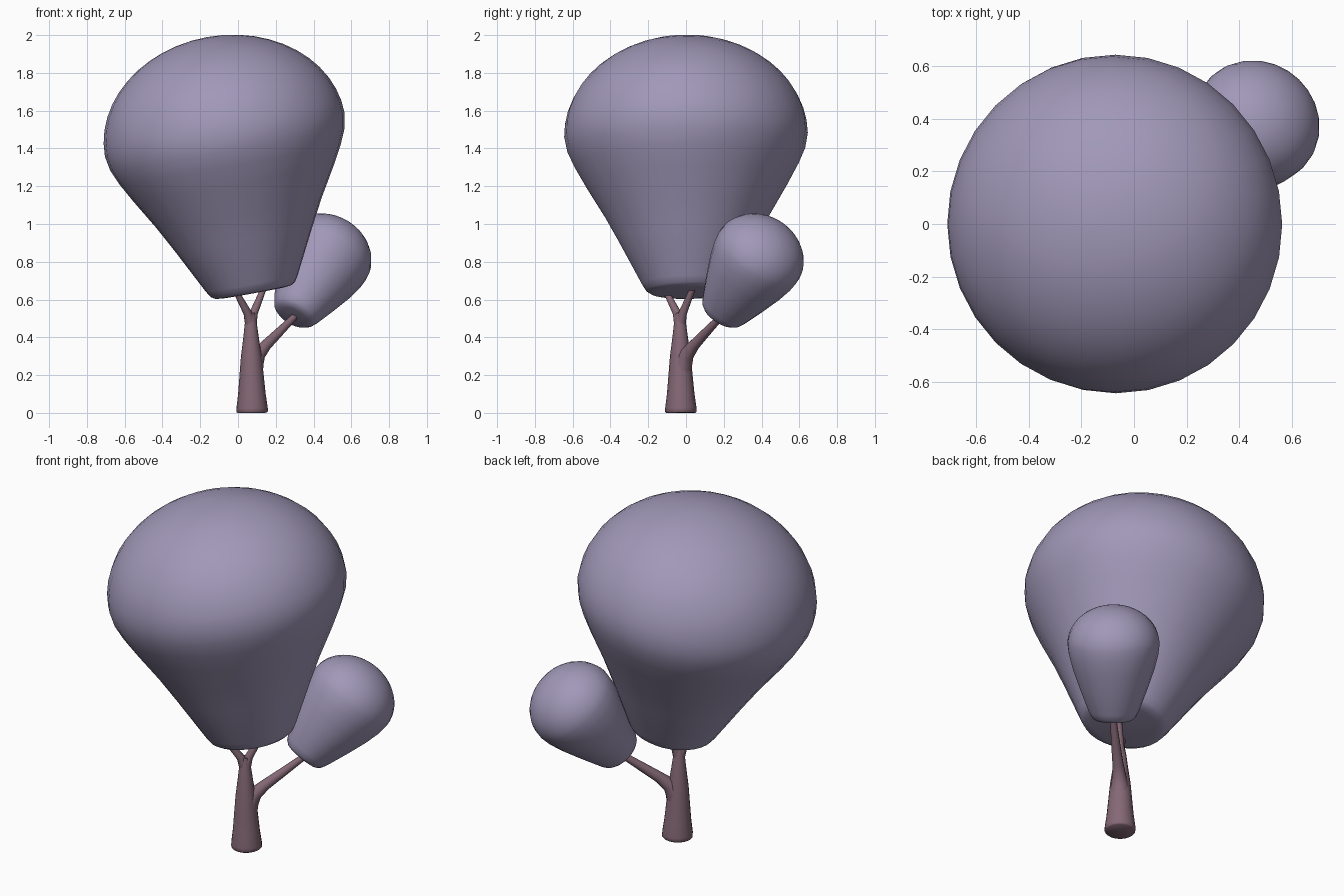
import bpy
import bmesh
from math import sin, cos, pi, radians
from mathutils import Vector

cube = bpy.data.objects.get("Cube")
if cube:
    bpy.data.objects.remove(cube, do_unlink=True)


def make_material(name, color):
    mat = bpy.data.materials.new(name)
    mat.use_nodes = True
    mat.diffuse_color = color
    mat.node_tree.nodes["Principled BSDF"].inputs["Base Color"].default_value = color
    return mat


foliage = make_material("dusty lilac", (0.355, 0.315, 0.48, 1))
bark = make_material("plum bark", (0.235, 0.14, 0.18, 1))


def sweep(name, rings, mat, segments):
    """Skin circles given as (centre, axis, radius) and cap both ends."""
    bm = bmesh.new()
    loops = []
    for centre, axis, radius in rings:
        turn = Vector((0, 0, 1)).rotation_difference(Vector(axis))
        loop = []
        for i in range(segments):
            a = 2 * pi * i / segments
            spoke = Vector((radius * cos(a), radius * sin(a), 0))
            loop.append(bm.verts.new(Vector(centre) + turn @ spoke))
        loops.append(loop)
    for low, high in zip(loops, loops[1:]):
        for i in range(segments):
            j = (i + 1) % segments
            bm.faces.new((low[i], low[j], high[j], high[i]))
    bm.faces.new(loops[0][::-1])
    bm.faces.new(loops[-1])
    mesh = bpy.data.meshes.new(name)
    bm.to_mesh(mesh)
    bm.free()
    mesh.materials.append(mat)
    obj = bpy.data.objects.new(name, mesh)
    bpy.context.collection.objects.link(obj)
    bpy.ops.object.select_all(action="DESELECT")
    obj.select_set(True)
    bpy.context.view_layer.objects.active = obj
    bpy.ops.object.shade_smooth_by_angle(angle=radians(60))


def crown(name, base, head, lower, radius, cap_height, segments):
    """Tapered body from base to head, closed by a domed cap."""
    base, head = Vector(base), Vector(head)
    axis = (head - base).normalized()
    profile = list(lower)
    length = (head - base).length
    for k in range(12):
        a = k * pi / 2 / 12
        profile.append((radius * cos(a), length + cap_height * sin(a)))
    profile.append((radius * 0.01, length + cap_height))
    rings = [(base + axis * h, axis, r) for r, h in profile]
    sweep(name, rings, foliage, segments)


def limb(name, points, radii, segments):
    """Tapered tube along a path."""
    pts = [Vector(p) for p in points]
    rings = []
    for i, p in enumerate(pts):
        axis = pts[min(i + 1, len(pts) - 1)] - pts[max(i - 1, 0)]
        rings.append((p, axis, radii[i]))
    sweep(name, rings, bark, segments)


# Foliage: large leaning crown and small side crown
crown("main_crown", (0.082, 0.015, 0.636), (-0.07, 0, 1.472),
      [(0.17, 0), (0.205, 0.004), (0.227, 0.018), (0.247, 0.05), (0.37, 0.29),
       (0.445, 0.43), (0.54, 0.59), (0.595, 0.69), (0.63, 0.77)],
      0.645, 0.526, 32)
crown("side_crown", (0.292, 0.18, 0.512), (0.466, 0.385, 0.83),
      [(0.07, 0), (0.1, 0.005), (0.118, 0.02), (0.134, 0.05), (0.18, 0.17),
       (0.219, 0.28), (0.24, 0.36)],
      0.247, 0.21, 24)

# Trunk with a slightly rounded foot
TX, TY = 0.075, -0.027
heights = [0, 0.006, 0.025, 0.1, 0.2, 0.3, 0.4, 0.48, 0.53]
limb("trunk", [(TX - 0.015 * z, TY - 0.01 * z, z) for z in heights],
     [0.077, 0.083, 0.083, 0.073, 0.064, 0.055, 0.041, 0.031, 0.022], 16)

# Twin fork under the main crown
for side, tip in (("front", (-0.02, -0.115, 0.66)), ("back", (0.145, 0.045, 0.68))):
    root = Vector((TX - 0.007, TY - 0.005, 0.46))
    knee = root.lerp(Vector(tip), 0.2)
    knee.z = 0.53
    limb("fork_branch_" + side, [root, knee, tip], [0.03, 0.022, 0.014], 12)

# Long branch carrying the side crown, growing smoothly out of the trunk
limb("side_branch", [(TX, TY, 0.2), (0.088, -0.014, 0.27), (0.108, 0.005, 0.312),
                     (0.147, 0.042, 0.358), (0.21, 0.1, 0.42), (0.31, 0.195, 0.52)],
     [0.056, 0.049, 0.039, 0.03, 0.025, 0.017], 12)
